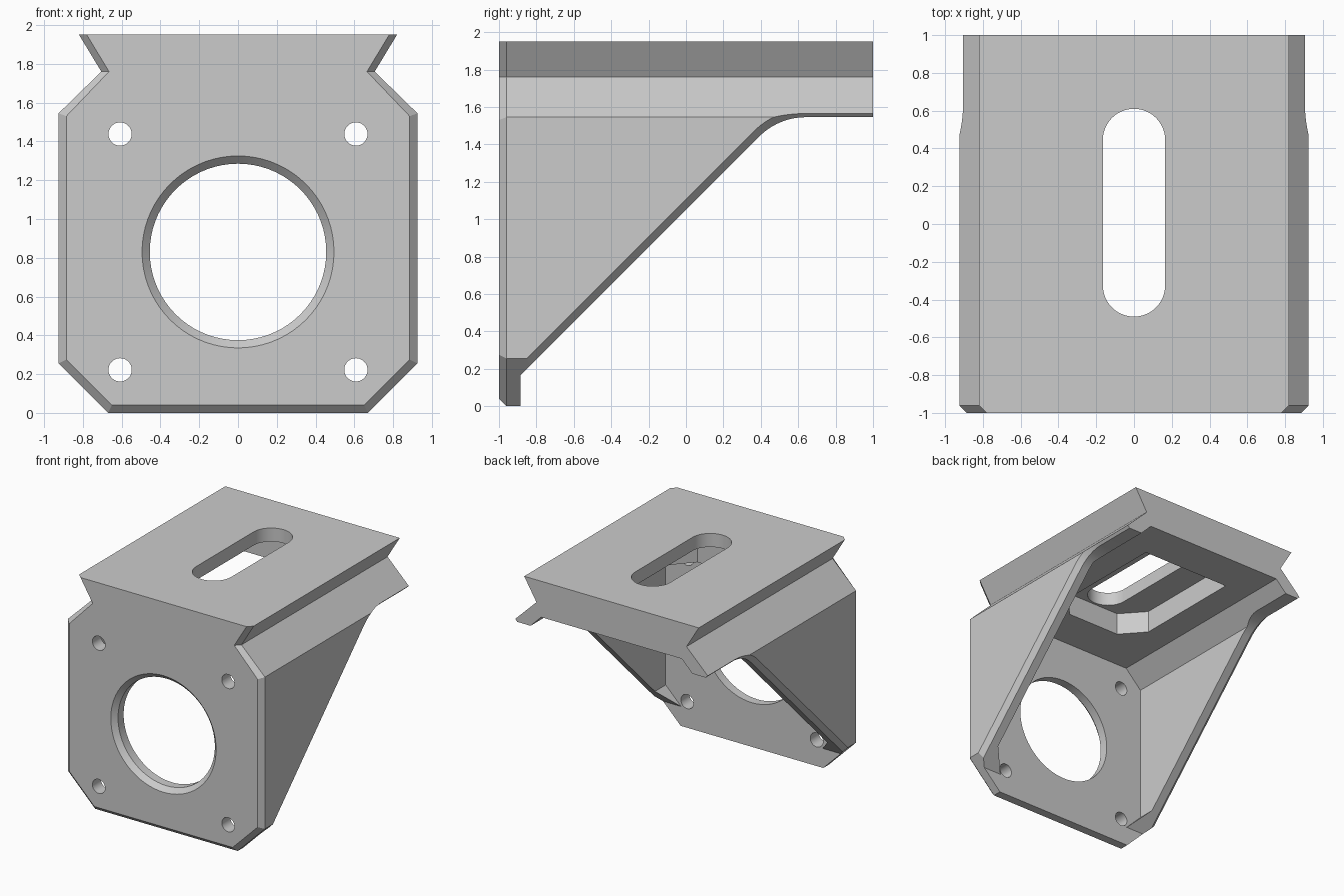
import bpy, bmesh, math

default = bpy.data.objects.get("Cube")
if default:
    bpy.data.objects.remove(default, do_unlink=True)

FRONT, BACK, WALL, CHAMFER = -1.0, 1.0, 0.115, 0.04
INNER_Y = FRONT + WALL
TOP = 1.95


def material(name, rgb):
    mat = bpy.data.materials.new(name)
    mat.use_nodes = True
    mat.diffuse_color = (*rgb, 1)
    mat.node_tree.nodes["Principled BSDF"].inputs["Base Color"].default_value = (*rgb, 1)
    return mat


def loft(name, sections):
    """Solid skin through matching point rings, closed at both ends."""
    bm = bmesh.new()
    rings = [[bm.verts.new(p) for p in ring] for ring in sections]
    n = len(rings[0])
    for a, b in zip(rings, rings[1:]):
        for i in range(n):
            j = (i + 1) % n
            bm.faces.new((a[i], a[j], b[j], b[i]))
    bm.faces.new(rings[0][::-1])
    bm.faces.new(rings[-1])
    bmesh.ops.recalc_face_normals(bm, faces=bm.faces)
    mesh = bpy.data.meshes.new(name)
    bm.to_mesh(mesh)
    bm.free()
    obj = bpy.data.objects.new(name, mesh)
    bpy.context.collection.objects.link(obj)
    return obj


def mirrored(half):
    return half + [(-x, v) for x, v in reversed(half)]


def along_y(points, y):
    return [(x, y, z) for x, z in points]


def along_z(points, z):
    return [(x, y, z) for x, y in points]


def arc(cx, cy, r, start, end, steps):
    angles = [math.radians(start + (end - start) * i / steps) for i in range(steps + 1)]
    return [(cx + r * math.cos(a), cy + r * math.sin(a)) for a in angles]


def round_hole(name, cx, cz, stations, steps):
    return loft(name, [along_y(arc(cx, cz, r, 0, 360, steps)[:-1], y) for y, r in stations])


# Outer block with dovetail top and chamfered front rim
outer = mirrored([(0.67, 0), (0.925, 0.255), (0.925, 1.545), (0.705, 1.76), (0.82, TOP)])
rim = mirrored([(0.65, 0.04), (0.885, 0.275), (0.885, 1.53), (0.665, 1.76), (0.78, TOP)])
bracket = loft("mounting_bracket", [along_y(rim, FRONT),
                                    along_y(outer, FRONT + CHAMFER),
                                    along_y(outer, BACK)])

# Hollow interior, leaving the front plate and even walls
cavity = mirrored([(0.40, -0.1), (0.81, 0.31), (0.81, 1.495), (0.66, 1.645)])
cutters = [loft("cavity_cutter", [along_y(cavity, INNER_Y), along_y(cavity, 1.2)])]


# Sloping gusset relief; it widens at the outside to chamfer the wall edges
def relief(x, d):
    y0 = INNER_Y - d
    side = [(y0, -0.2), (y0, y0 + 1.05 + d * math.sqrt(2))]
    side += arc(0.64, 1.195, 0.35 + d, 135, 90, 12)
    side += [(1.2, 1.545 + d), (1.2, -0.2)]
    return [(x, y, z) for y, z in side]


cutters.append(loft("gusset_cutter", [relief(-1, 0.115), relief(-0.885, 0),
                                      relief(0.885, 0), relief(1, 0.115)]))

# Pocket under the top plate and the slot through it
pocket = mirrored([(0.25, -0.51), (0.42, -0.32), (0.42, 0.65)])
cutters.append(loft("pocket_cutter", [along_z(pocket, 1.5), along_z(pocket, TOP - WALL)]))
slot = arc(0, 0.445, 0.165, 0, 180, 24) + arc(0, -0.325, 0.165, 180, 360, 24)
cutters.append(loft("slot_cutter", [along_z(slot, 1.7), along_z(slot, 2.1)]))

# Large chamfered bore and four screw holes
cutters.append(round_hole("bore_cutter", 0, 0.83,
                          [(-1.05, 0.545), (-0.96, 0.455), (-0.8, 0.455)], 72))
for x in (-0.608, 0.608):
    for z in (0.222, 1.438):
        cutters.append(round_hole("screw_hole_cutter", x, z, [(-1.1, 0.06), (-0.8, 0.06)], 32))

bpy.ops.object.select_all(action="DESELECT")
bpy.context.view_layer.objects.active = bracket
bracket.select_set(True)
for cutter in cutters:
    cutter.hide_render = True
    mod = bracket.modifiers.new(cutter.name, "BOOLEAN")
    mod.operation = "DIFFERENCE"
    mod.solver = "EXACT"
    mod.object = cutter
    bpy.ops.object.modifier_apply(modifier=mod.name)
    bpy.data.objects.remove(cutter, do_unlink=True)

bracket.data.materials.clear()
bracket.data.materials.append(material("light_grey", (0.6, 0.6, 0.6)))
bpy.ops.object.shade_smooth_by_angle(angle=math.radians(20))
